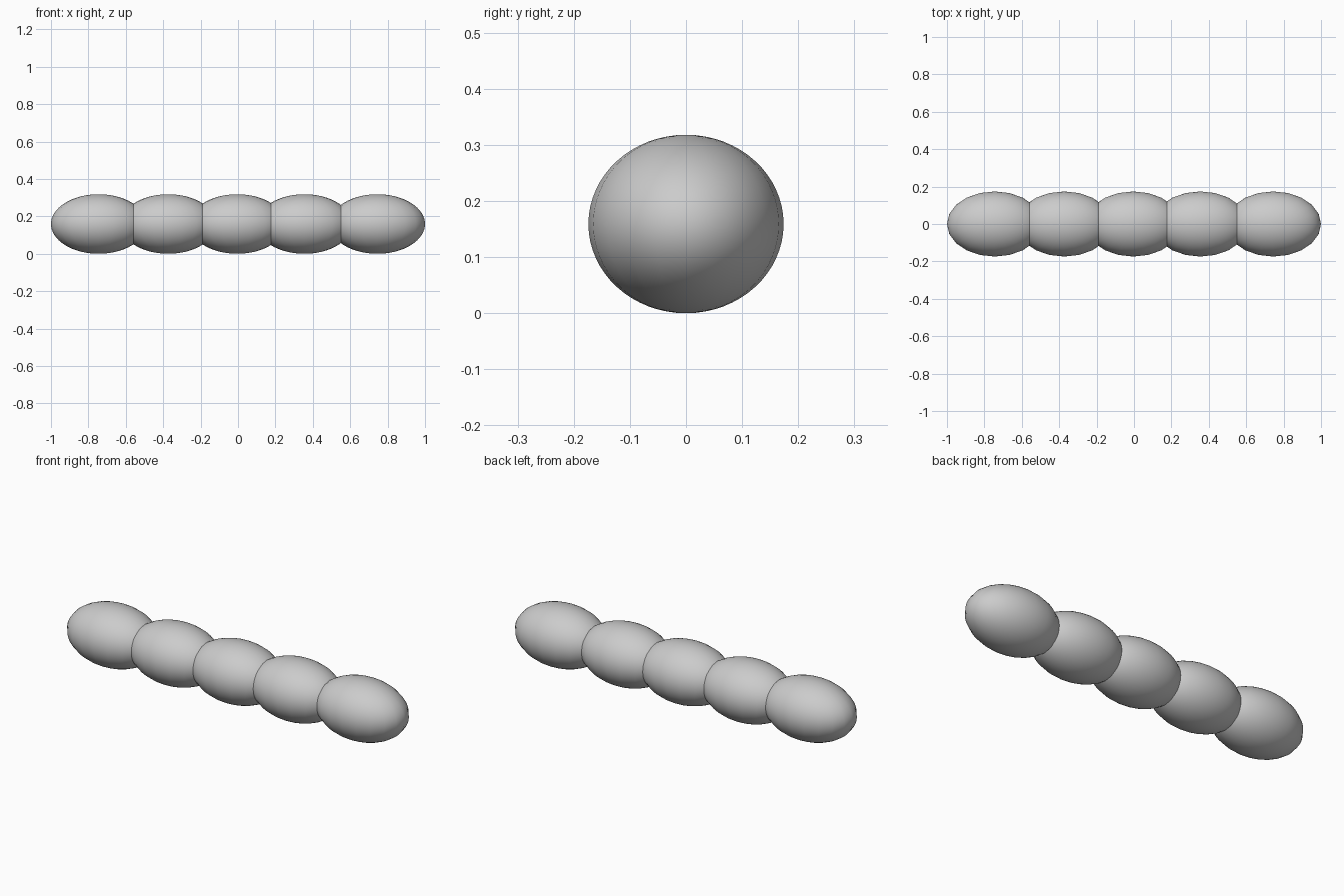
import bpy

if "Cube" in bpy.data.objects:
    bpy.data.objects.remove(bpy.data.objects["Cube"])

# Row of five overlapping ellipsoid segments
for i, x in enumerate((-0.745, -0.373, -0.004, 0.355, 0.745)):
    bpy.ops.mesh.primitive_uv_sphere_add(segments=20, ring_count=32, radius=1,
                                         location=(x, 0, 0.159))
    ob = bpy.context.object
    ob.name = f"body_segment_{i + 1}"
    ob.scale = (0.255, 0.174, 0.159)
    bpy.ops.object.transform_apply(location=False, rotation=False, scale=True)
    bpy.ops.object.shade_smooth()
